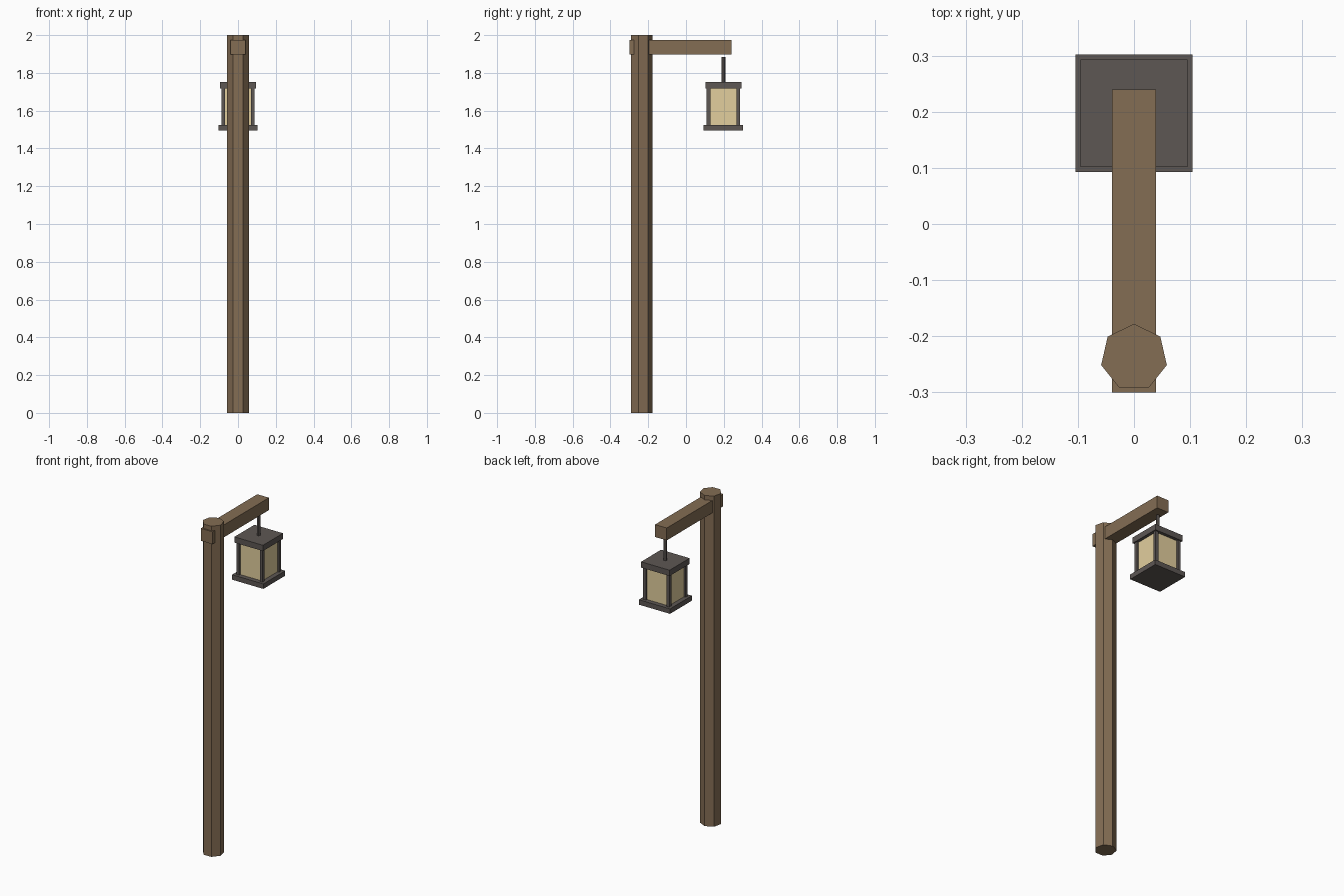
import bpy, math

if "Cube" in bpy.data.objects:
    bpy.data.objects.remove(bpy.data.objects["Cube"])


def material(name, rgb):
    m = bpy.data.materials.new(name)
    m.diffuse_color = (*rgb, 1)
    m.use_nodes = True
    m.node_tree.nodes["Principled BSDF"].inputs["Base Color"].default_value = m.diffuse_color
    return m


WOOD = material("wood", (0.23, 0.153, 0.088))
IRON = material("iron", (0.11, 0.095, 0.088))
PANE = material("pane", (0.76, 0.62, 0.34))


def box(name, lo, hi, mat):
    bpy.ops.mesh.primitive_cube_add(size=1, location=[(a + b) / 2 for a, b in zip(lo, hi)])
    o = bpy.context.object
    o.name = name
    o.scale = [b - a for a, b in zip(lo, hi)]
    bpy.ops.object.transform_apply(location=False, rotation=False, scale=True)
    o.data.materials.append(mat)
    return o


def prism(name, sides, r, y, z0, z1, mat):
    # First vertex points toward +y
    bpy.ops.mesh.primitive_cylinder_add(vertices=sides, radius=r, depth=z1 - z0,
                                        location=(0, y, (z0 + z1) / 2))
    o = bpy.context.object
    o.name = name
    o.data.materials.append(mat)
    return o


LY = 0.1975  # lantern centre in y


def plate(name, half, z0, z1, mat):
    return box(name, (-half, LY - half, z0), (half, LY + half, z1), mat)


# Seven-sided post and the arm that passes through it
prism("post", 7, 0.06, -0.238, 0, 2, WOOD)
box("arm", (-0.039, -0.3, 1.898), (0.039, 0.24, 1.973), WOOD)

# Hanging rod
prism("hanger", 7, 0.0105, LY, 1.74, 1.883, IRON)

# Lantern base, cap and panes
plate("lantern_base", 0.1045, 1.495, 1.525, IRON)
plate("lantern_cap", 0.0955, 1.718, 1.753, IRON)
plate("lantern_panes", 0.077, 1.52, 1.722, PANE)

# Four corner bars
for i, (sx, sy) in enumerate([(-1, -1), (1, -1), (1, 1), (-1, 1)]):
    cx, cy, h = sx * 0.0785, LY + sy * 0.0785, 0.0095
    box(f"corner_bar_{i + 1}", (cx - h, cy - h, 1.52), (cx + h, cy + h, 1.722), IRON)
